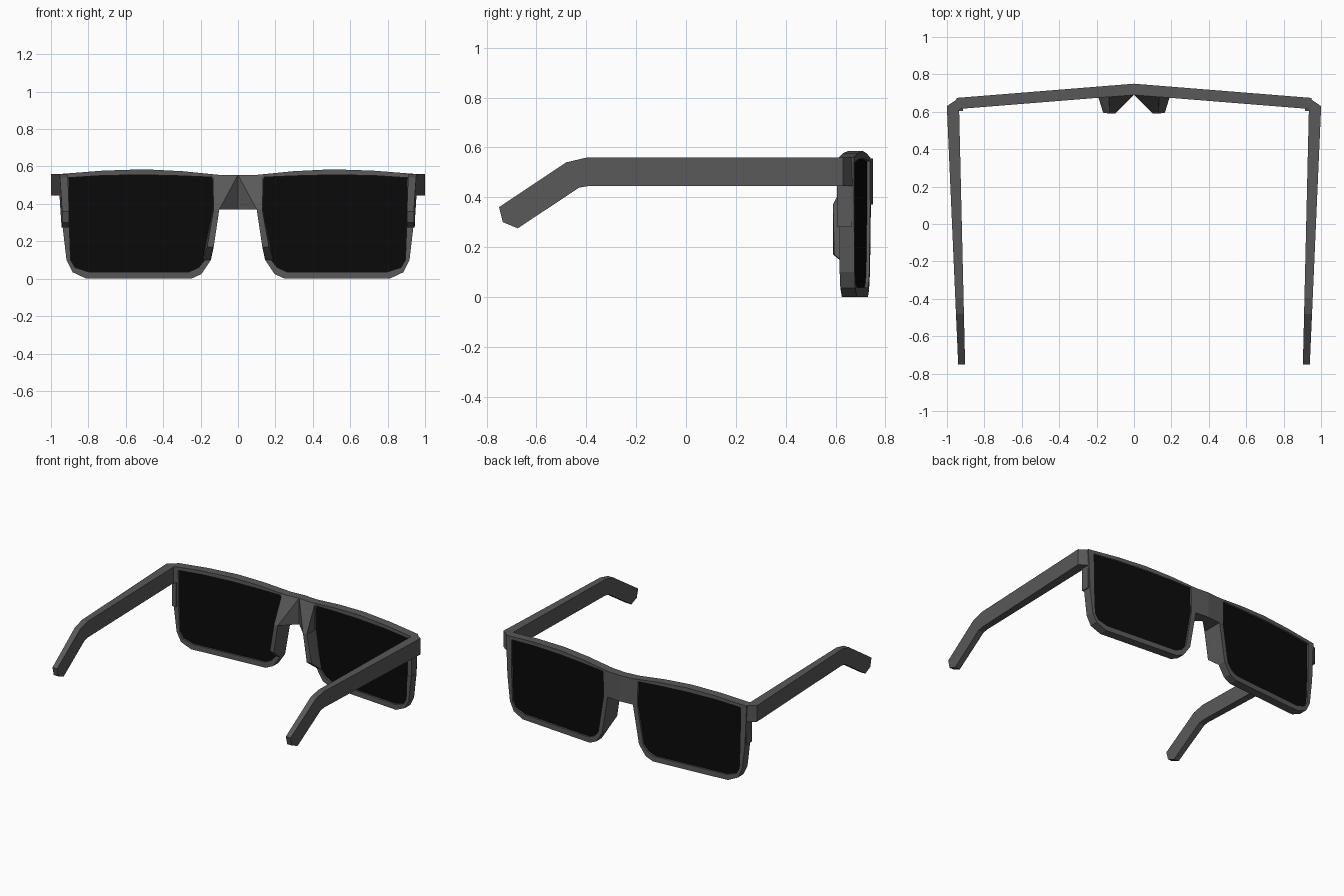
import bpy, bmesh

if "Cube" in bpy.data.objects:
    bpy.data.objects.remove(bpy.data.objects["Cube"])

THICK = 0.06


def material(name, v):
    m = bpy.data.materials.new(name)
    m.diffuse_color = (v, v, v, 1)
    m.use_nodes = True
    m.node_tree.nodes["Principled BSDF"].inputs["Base Color"].default_value = m.diffuse_color
    return m


FRAME = material("dark_grey", 0.1)
LENS = material("black_lens", 0.003)


def front_y(x):
    # Front surface sweeps back from the centre
    return 0.75 - 0.08 * x


def finish(name, bm, mat):
    # Open the centre seam, then mirror to the other side
    seam = [f for f in bm.faces if all(abs(v.co.x) < 1e-4 for v in f.verts)]
    bmesh.ops.delete(bm, geom=seam, context='FACES_ONLY')
    bmesh.ops.recalc_face_normals(bm, faces=bm.faces)
    me = bpy.data.meshes.new(name)
    bm.to_mesh(me)
    bm.free()
    me.materials.append(mat)
    ob = bpy.data.objects.new(name, me)
    bpy.context.collection.objects.link(ob)
    mod = ob.modifiers.new("mirror", 'MIRROR')
    mod.use_clip = True
    return ob


def hull(name, pts):
    bm = bmesh.new()
    for p in pts:
        bm.verts.new(p)
    res = bmesh.ops.convex_hull(bm, input=bm.verts)
    bmesh.ops.dissolve_limit(bm, angle_limit=0.01, verts=bm.verts, edges=bm.edges)
    finish(name, bm, FRAME)


def ring(bm, pts, inset):
    return [bm.verts.new((x, front_y(x) - inset, z)) for x, z in pts]


def bridge_strip(bm, a, b):
    n = len(a)
    for i in range(n):
        j = (i + 1) % n
        bm.faces.new((a[i], a[j], b[j], b[i]))


# Rim around one lens
outer = [(.10, .37), (.10, .555), (.3, .575), (.5, .585), (.72, .578), (.95, .56),
         (.938, .28), (.917, .1), (.885, .035), (.81, 0), (.25, 0), (.195, .025), (.145, .1)]
inner = [(.133, .37), (.138, .543), (.3, .55), (.5, .555), (.72, .552), (.905, .54),
         (.902, .28), (.895, .1), (.872, .06), (.80, .037), (.26, .037), (.21, .06), (.178, .1)]
bm = bmesh.new()
loops = [ring(bm, outer, 0), ring(bm, inner, 0), ring(bm, inner, THICK), ring(bm, outer, THICK)]
for k in range(4):
    bridge_strip(bm, loops[k], loops[(k + 1) % 4])
finish("rim", bm, FRAME)

# Lens slab set inside the rim
bm = bmesh.new()
a, b = ring(bm, inner, 0.013), ring(bm, inner, THICK - 0.013)
bm.faces.new(a)
bm.faces.new(b)
bridge_strip(bm, a, b)
finish("lens", bm, LENS)

# Bridge, with sloped back flaring into the nose pads
hull("bridge", [(x, front_y(x) - d, z) for x in (0, .1) for d in (0, THICK) for z in (.37, .555)])
hull("bridge_back", [(0, .69, .555), (0, .69, .37), (.1, .685, .37), (.13, .68, .37),
                     (.1, .682, .555), (.13, .68, .555), (.1, .59, .37), (.13, .59, .37)])
hull("nose_pad", [(.1, .685, .37), (.135, .68, .37), (.1, .59, .37), (.13, .59, .37),
                  (.13, .59, .17), (.165, .595, .17), (.145, .68, .1), (.19, .676, .1)])

# Corner block joining front and temple
hull("corner", [(x, y, z) for z in (.445, .56) for x, y in
                ((.925, .676), (.935, .675), (1.0, .63), (1.0, .61), (.935, .61), (.925, .616))])

# Temple: side profile, tapering towards the tip
profile = [(.615, .56), (-.395, .56), (-.48, .54), (-.75, .36), (-.735, .30),
           (-.675, .275), (-.43, .438), (-.39, .445), (.615, .445)]
bm = bmesh.new()
sides = []
for x0, x1 in ((1.0, .94), (.935, .903)):
    sides.append([bm.verts.new((x0 + (x1 - x0) * (.615 - y) / 1.365, y, z)) for y, z in profile])
bm.faces.new(sides[0])
bm.faces.new(sides[1])
bridge_strip(bm, *sides)
finish("temple", bm, FRAME)

# Small hinge leaf behind the rim edge
hull("hinge_leaf", [(x, y, z) for x in (.915, .945) for y in (.605, .665) for z in (.28, .45)])
